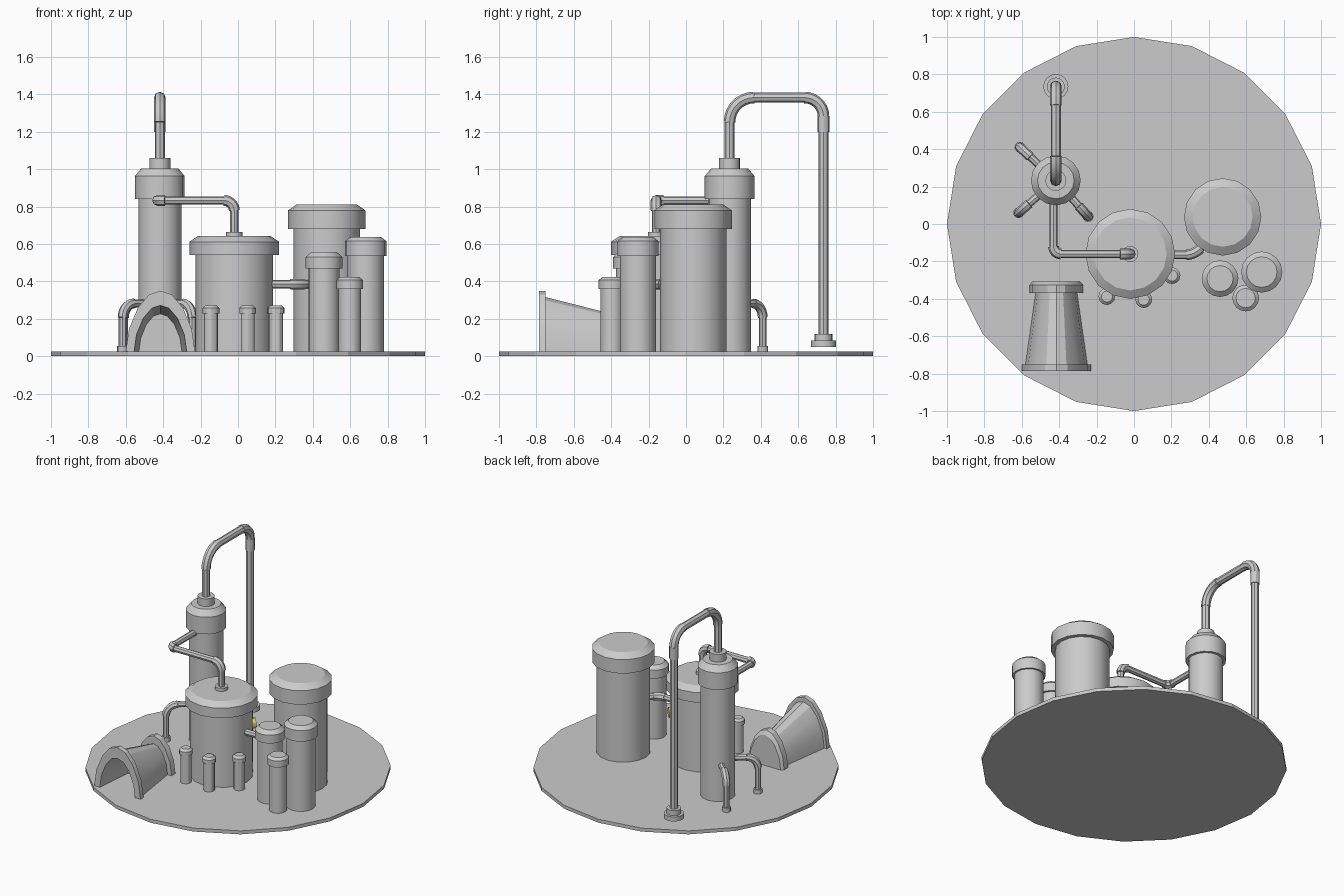
import bpy, bmesh, math
from mathutils import Vector

if "Cube" in bpy.data.objects:
    bpy.data.objects.remove(bpy.data.objects["Cube"])

FLOOR = 0.025


def finish(name, bm, smooth=True):
    bmesh.ops.recalc_face_normals(bm, faces=bm.faces)
    me = bpy.data.meshes.new(name)
    bm.to_mesh(me)
    bm.free()
    ob = bpy.data.objects.new(name, me)
    bpy.context.collection.objects.link(ob)
    if smooth:
        select(ob)
        bpy.ops.object.shade_smooth_by_angle(angle=math.radians(30))
    return ob


def select(ob):
    bpy.ops.object.select_all(action='DESELECT')
    ob.select_set(True)
    bpy.context.view_layer.objects.active = ob


def loft(name, rings, smooth=True):
    """Skin a chain of closed rings and cap both ends."""
    bm = bmesh.new()
    vs = [[bm.verts.new(p) for p in r] for r in rings]
    n = len(vs[0])
    for a, b in zip(vs, vs[1:]):
        for i in range(n):
            j = (i + 1) % n
            bm.faces.new((a[i], a[j], b[j], b[i]))
    bm.faces.new(vs[0])
    bm.faces.new(vs[-1])
    return finish(name, bm, smooth)


def lathe(name, x, y, profile, n=16, smooth=True):
    return loft(name, [[(x + r * math.cos(2 * math.pi * i / n),
                         y + r * math.sin(2 * math.pi * i / n), z)
                        for i in range(n)] for r, z in profile], smooth)


def tank(name, x, y, r, lid_r, top_r, z_lid, z_rim, z_top, n=16):
    lathe(name, x, y, [(r, FLOOR), (r, z_lid), (lid_r, z_lid),
                       (lid_r, z_rim), (top_r, z_top)], n)


def tube(name, pts, r):
    cu = bpy.data.curves.new(name, 'CURVE')
    cu.dimensions = '3D'
    cu.bevel_depth = r
    cu.bevel_resolution = 2
    cu.use_fill_caps = True
    sp = cu.splines.new('POLY')
    sp.points.add(len(pts) - 1)
    for p, q in zip(sp.points, pts):
        p.co = (*q, 1)
    ob = bpy.data.objects.new(name, cu)
    bpy.context.collection.objects.link(ob)
    select(ob)
    bpy.ops.object.convert(target='MESH')
    bpy.ops.object.shade_smooth_by_angle(angle=math.radians(35))


def pipe(name, pts, r, elbow_r, bends):
    """Straight runs between corners, with thicker rounded elbows."""
    pts = [Vector(p) for p in pts]
    start = pts[0]
    for k, b in enumerate(bends):
        c = pts[k + 1]
        u = (pts[k] - c).normalized()
        v = (pts[k + 2] - c).normalized()
        p0, p1 = c + u * b, c + v * b
        arc = []
        for i in range(8):
            t = i / 7
            # conic through the corner approximates a circular bend
            w = 0.707
            d = (1 - t) ** 2 + 2 * w * t * (1 - t) + t * t
            arc.append((p0 * (1 - t) ** 2 + c * 2 * w * t * (1 - t) + p1 * t * t) / d)
        tube(f"{name}_run_{k}", [start, p0], r)
        tube(f"{name}_elbow_{k}", arc, elbow_r)
        start = p1
    tube(f"{name}_run_end", [start, pts[-1]], r)


# Round base plate
lathe("base_plate", 0, 0, [(1, 0), (1, FLOOR)], 20, smooth=False)

# Tanks and boiler
tank("boiler", -.02, -.16, .208, .24, .195, .54, .612, .642)
tank("large_tank", .474, .038, .178, .207, .16, .68, .78, .812)
tank("medium_tank", .683, -.257, .097, .11, .082, .535, .615, .638)
tank("small_tank", .46, -.292, .083, .098, .07, .47, .53, .556)
tank("tiny_tank", .597, -.396, .061, .071, .052, .36, .407, .423)
for i, (x, y) in enumerate([(-.145, -.388), (.052, -.404), (.203, -.276)]):
    tank(f"short_post_{i}", x, y, .037, .045, .03, .228, .257, .272, 12)

# Tall column with neck
CX, CY = -.418, .233
tank("column", CX, CY, .115, .133, .098, .84, .963, 1.005)
lathe("column_neck", CX, CY, [(.056, 1.0), (.056, 1.06)])

# Overhead pipe ending in a hanging flange
pipe("overhead_pipe", [(CX, CY, 1.05), (CX, CY, 1.383), (CX, .735, 1.383), (CX, .735, .1)],
     .027, .031, [.13, .1])
lathe("overhead_pipe_sleeve", CX, .735, [(.031, 1.2), (.031, 1.285)], 12)
lathe("overhead_pipe_flange", CX, .735,
      [(.067, .05), (.067, .083), (.048, .083), (.048, .12)])

# Link pipe from column to boiler
pipe("link_pipe", [(-.43, .2, .833), (-.43, -.16, .833), (-.02, -.16, .833), (-.02, -.16, .64)],
     .022, .029, [.04, .055])
lathe("link_pipe_collar", -.02, -.16, [(.043, .638), (.043, .665)])

# Drain pipes around the column foot
for i, (x, y) in enumerate([(-.61, .41), (-.617, .06), (-.245, .04)]):
    pipe(f"drain_pipe_{i}", [(CX, CY, .282), (x, y, .282), (x, y, FLOOR)],
         .021, .026, [.075])
    lathe(f"drain_foot_{i}", x, y, [(.029, FLOOR), (.029, .055)], 12)

# Pipe between boiler and large tank
pipe("tank_pipe", [(.15, -.165, .385), (.325, -.165, .385), (.45, -.02, .385)],
     .023, .028, [.045])

# Small yellow plug on the boiler's far side
yellow = bpy.data.materials.new("yellow")
yellow.diffuse_color = (.75, .65, .1, 1)
yellow.use_nodes = True
yellow.node_tree.nodes["Principled BSDF"].inputs["Base Color"].default_value = yellow.diffuse_color
plug = lathe("boiler_plug", 0, 0, [(.035, 0), (.035, .04)], 12)
plug.rotation_euler = (0, math.pi / 2, math.pi / 4)
plug.location = (.112, -.028, .377)
plug.data.materials.append(yellow)

# Arched furnace mouth: scaled arch sections along y, recess first
half = [(.185, 0), (.168, .12), (.12, .235), (.06, .305)]
arch = half + [(0, .325)] + [(-x, z) for x, z in reversed(half)]
sections = [(-.50, .62), (-.785, .76), (-.785, 1), (-.75, 1), (-.75, .895),
            (-.37, .6), (-.37, .77), (-.325, .77), (-.308, .68)]
loft("arched_furnace", [[(-.415 + x * s, y, FLOOR + z * s) for x, z in arch]
                        for y, s in sections])
